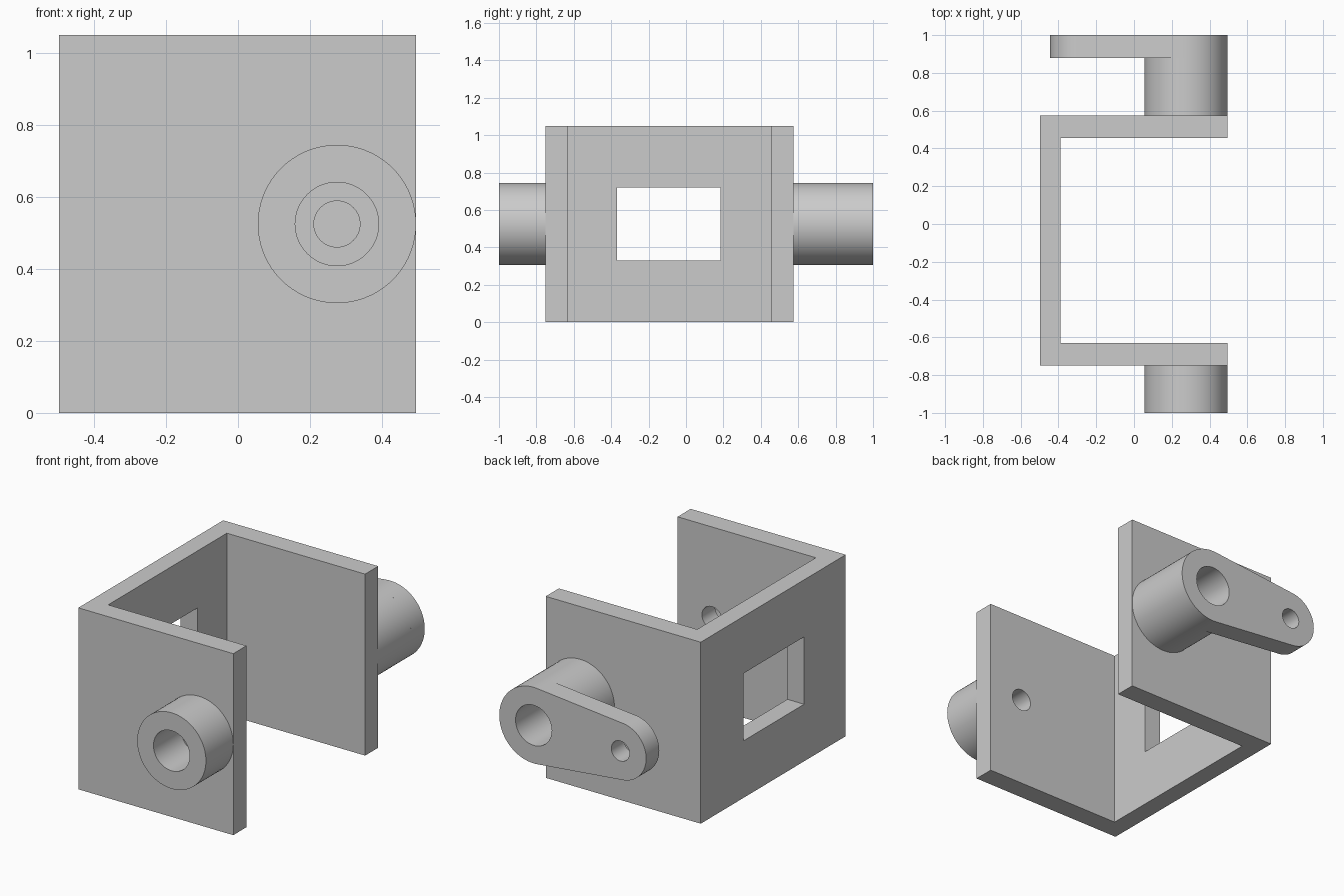
import bpy, bmesh, math
from mathutils import Vector

old = bpy.data.objects.get("Cube")
if old:
    bpy.data.objects.remove(old, do_unlink=True)

grey = bpy.data.materials.new("light_grey")
grey.use_nodes = True
COLOUR = (0.6, 0.6, 0.6, 1)
grey.diffuse_color = COLOUR
grey.node_tree.nodes["Principled BSDF"].inputs["Base Color"].default_value = COLOUR

PIVOT_X, PIVOT_Z = 0.275, 0.525   # shared axis of both bosses
TIP_X = -0.28                     # axis of the arm's small end
BOSS_R, TIP_R, BORE_R = 0.22, 0.165, 0.116
HEIGHT = 1.05


def prism(name, points, direction):
    """Extrude a flat outline along a direction into a closed solid."""
    bm = bmesh.new()
    face = bm.faces.new([bm.verts.new(p) for p in points])
    new = bmesh.ops.extrude_face_region(bm, geom=[face])["geom"]
    verts = [g for g in new if isinstance(g, bmesh.types.BMVert)]
    bmesh.ops.translate(bm, verts=verts, vec=Vector(direction))
    bmesh.ops.recalc_face_normals(bm, faces=bm.faces[:])
    mesh = bpy.data.meshes.new(name)
    bm.to_mesh(mesh)
    bm.free()
    obj = bpy.data.objects.new(name, mesh)
    bpy.context.collection.objects.link(obj)
    mesh.materials.append(grey)
    return obj


def arc(x, r, start, end, y, steps):
    angles = [start + (end - start) * i / steps for i in range(steps + 1)]
    return [(x + r * math.cos(a), y, PIVOT_Z + r * math.sin(a)) for a in angles]


def cylinder(name, x, r, y0, y1):
    return prism(name, arc(x, r, 0, math.tau, y0, 72)[:-1], (0, y1 - y0, 0))


def cut(obj, *cutters):
    """Subtract the cutters, then discard them."""
    bpy.context.view_layer.objects.active = obj
    for cutter in cutters:
        cutter.hide_render = True
        mod = obj.modifiers.new("cut", "BOOLEAN")
        mod.operation, mod.solver, mod.object = "DIFFERENCE", "EXACT", cutter
        bpy.ops.object.modifier_apply(modifier=mod.name)
        bpy.data.objects.remove(cutter, do_unlink=True)


def smooth(obj):
    bpy.ops.object.select_all(action="DESELECT")
    obj.select_set(True)
    bpy.context.view_layer.objects.active = obj
    bpy.ops.object.shade_smooth_by_angle(angle=math.radians(30))


# U-shaped bracket with a window in the web and a small hole in the front flange
outline = [(-0.497, -0.75), (0.495, -0.75), (0.495, -0.63), (-0.39, -0.63),
           (-0.39, 0.455), (0.495, 0.455), (0.495, 0.575), (-0.497, 0.575)]
bracket = prism("bracket", [(x, y, 0) for x, y in outline], (0, 0, HEIGHT))
window = prism("window_cutter", [(-0.6, -0.37, 0.33), (-0.6, 0.185, 0.33),
                                 (-0.6, 0.185, 0.72), (-0.6, -0.37, 0.72)], (0.4, 0, 0))
cut(bracket, window, cylinder("hole_cutter", PIVOT_X, 0.064, -0.9, -0.5))

# Hollow bosses on the outside of both flanges
front_boss = cylinder("front_boss", PIVOT_X, BOSS_R, -1, -0.75)
cut(front_boss, cylinder("bore_cutter", PIVOT_X, BORE_R, -1.1, -0.6))
rear_boss = cylinder("rear_boss", PIVOT_X, BOSS_R, 0.575, 0.88)
cut(rear_boss, cylinder("bore_cutter", PIVOT_X, BORE_R, 0.5, 1.1))

# Tapered crank arm, its sides tangent to both round ends
tangent = math.acos((BOSS_R - TIP_R) / (TIP_X - PIVOT_X))
profile = (arc(PIVOT_X, BOSS_R, -tangent, tangent, 0.88, 48)
           + arc(TIP_X, TIP_R, tangent, math.tau - tangent, 0.88, 40))
crank_arm = prism("crank_arm", profile, (0, 0.12, 0))
cut(crank_arm, cylinder("bore_cutter", PIVOT_X, BORE_R, 0.7, 1.1),
    cylinder("tip_cutter", TIP_X, 0.058, 0.7, 1.1))

for part in (bracket, front_boss, rear_boss, crank_arm):
    smooth(part)
